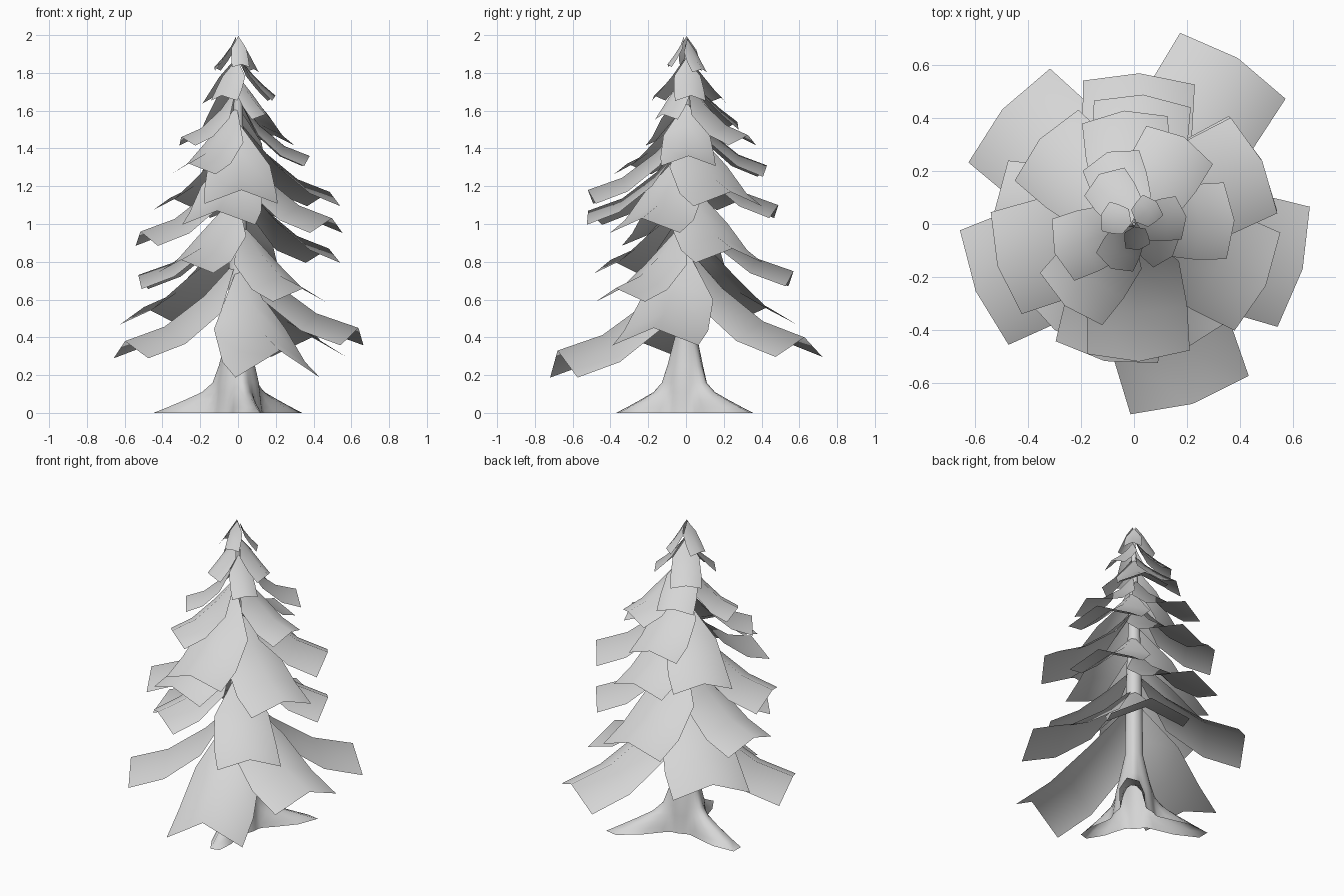
import bpy, bmesh, math
from mathutils import Matrix

cube = bpy.data.objects.get("Cube")
if cube:
    bpy.data.objects.remove(cube, do_unlink=True)

GREY = (0.67, 0.67, 0.67, 1)
grey = bpy.data.materials.new("light_grey")
grey.use_nodes = True
grey.diffuse_color = GREY
grey.node_tree.nodes["Principled BSDF"].inputs["Base Color"].default_value = GREY


def finish(bm, name):
    mesh = bpy.data.meshes.new(name)
    bm.to_mesh(mesh)
    bm.free()
    mesh.materials.append(grey)
    for poly in mesh.polygons:
        poly.use_smooth = True
    obj = bpy.data.objects.new(name, mesh)
    bpy.context.collection.objects.link(obj)
    return obj


def branch(name, azimuth, reach, tip_z, drop=0.14):
    """Drooping sheet folded along a central ridge, pointed at the trunk."""
    bm = bmesh.new()
    half = min(0.35 * reach + 0.012, 0.235)
    rise = 0.1 + 0.5 * reach
    trim = min(0.035, 0.15 * reach)
    inner, outer = (0.66, 0.3) if reach < 0.3 else (0.56, 0.18)
    apex = bm.verts.new((0.01, 0, tip_z + rise))
    rows = []
    # distance along branch, remaining rise, relative width
    for along, lift, width in ((0.3, inner, 0.85), (0.65, outer, 0.98), (1, 0, 1)):
        row = []
        for side in (-1, 0, 1):
            edge = abs(side)
            row.append(bm.verts.new(((reach - trim * edge) * along,
                                     side * half * width,
                                     tip_z + rise * lift - drop * reach * edge)))
        rows.append(row)
    for i in (0, 1):
        bm.faces.new((apex, rows[0][i], rows[0][i + 1]))
        for a, b in zip(rows, rows[1:]):
            bm.faces.new((a[i], b[i], b[i + 1], a[i + 1]))
    bmesh.ops.transform(bm, matrix=Matrix.Rotation(math.radians(azimuth), 4, "Z"), verts=bm.verts)
    return finish(bm, name)


# Branch tiers: azimuth in degrees, reach, ridge height at the tip
tiers = {
    "bottom": [(-72, 0.715, 0.33), (-15, 0.66, 0.45), (58, 0.74, 0.4),
               (139, 0.66, 0.56), (-157, 0.65, 0.38)],
    "low": [(-127, 0.5, 0.81), (-47, 0.51, 0.66), (27, 0.54, 0.87),
            (88, 0.57, 0.75), (175, 0.53, 0.73)],
    "middle": [(-163, 0.54, 0.96), (-102, 0.53, 1.07), (-25, 0.55, 1.03),
               (26, 0.54, 1.17), (86, 0.49, 1.1), (138, 0.48, 1.14)],
    "high": [(-88, 0.52, 1.18), (95, 0.43, 1.31), (2, 0.38, 1.36),
             (-130, 0.405, 1.32), (-160, 0.32, 1.46), (60, 0.38, 1.47)],
    "upper": [(110, 0.29, 1.54), (-40, 0.19, 1.58), (125, 0.23, 1.67),
              (8, 0.2, 1.68), (-117, 0.19, 1.68)],
    "crown": [(45, 0.12, 1.82), (165, 0.13, 1.83), (-80, 0.1, 1.845)],
}
for tier, cards in tiers.items():
    for n, (azimuth, reach, tip_z) in enumerate(cards, 1):
        branch(f"{tier}_branch_{n}", azimuth, reach, tip_z, 0.2 if tier == "bottom" and n == 1 else 0.14)

# Open-bottomed trunk flaring into three roots
roots = [(math.atan2(y, x), math.hypot(x, y)) for x, y in ((0.33, 0.36), (-0.47, 0.12), (0.09, -0.38))]
# height, trunk radius, share of root length
profile = ((0, 0.13, 1), (0.03, 0.125, 0.78), (0.07, 0.12, 0.5), (0.11, 0.115, 0.24),
           (0.16, 0.11, 0.08), (0.25, 0.09, 0.04), (0.42, 0.055, 0),
           (1, 0.045, 0), (1.6, 0.025, 0), (1.95, 0.005, 0))
SIDES = 40
bm = bmesh.new()
rings = []
for z, radius, share in profile:
    ring = []
    for k in range(SIDES):
        angle = 2 * math.pi * k / SIDES
        r = radius
        for direction, length in roots:
            turn = math.remainder(angle - direction, 2 * math.pi)
            r += (length - 0.13) * share * math.exp(-(turn / 0.3) ** 2)
        ring.append(bm.verts.new((r * math.cos(angle), r * math.sin(angle), z)))
    rings.append(ring)
for low, high in zip(rings, rings[1:]):
    for k in range(SIDES):
        m = (k + 1) % SIDES
        bm.faces.new((low[k], low[m], high[m], high[k]))
bm.faces.new(rings[-1])
trunk = finish(bm, "trunk_with_roots")
bpy.context.view_layer.objects.active = trunk
trunk.select_set(True)
bpy.ops.object.shade_smooth_by_angle(angle=math.radians(60))
